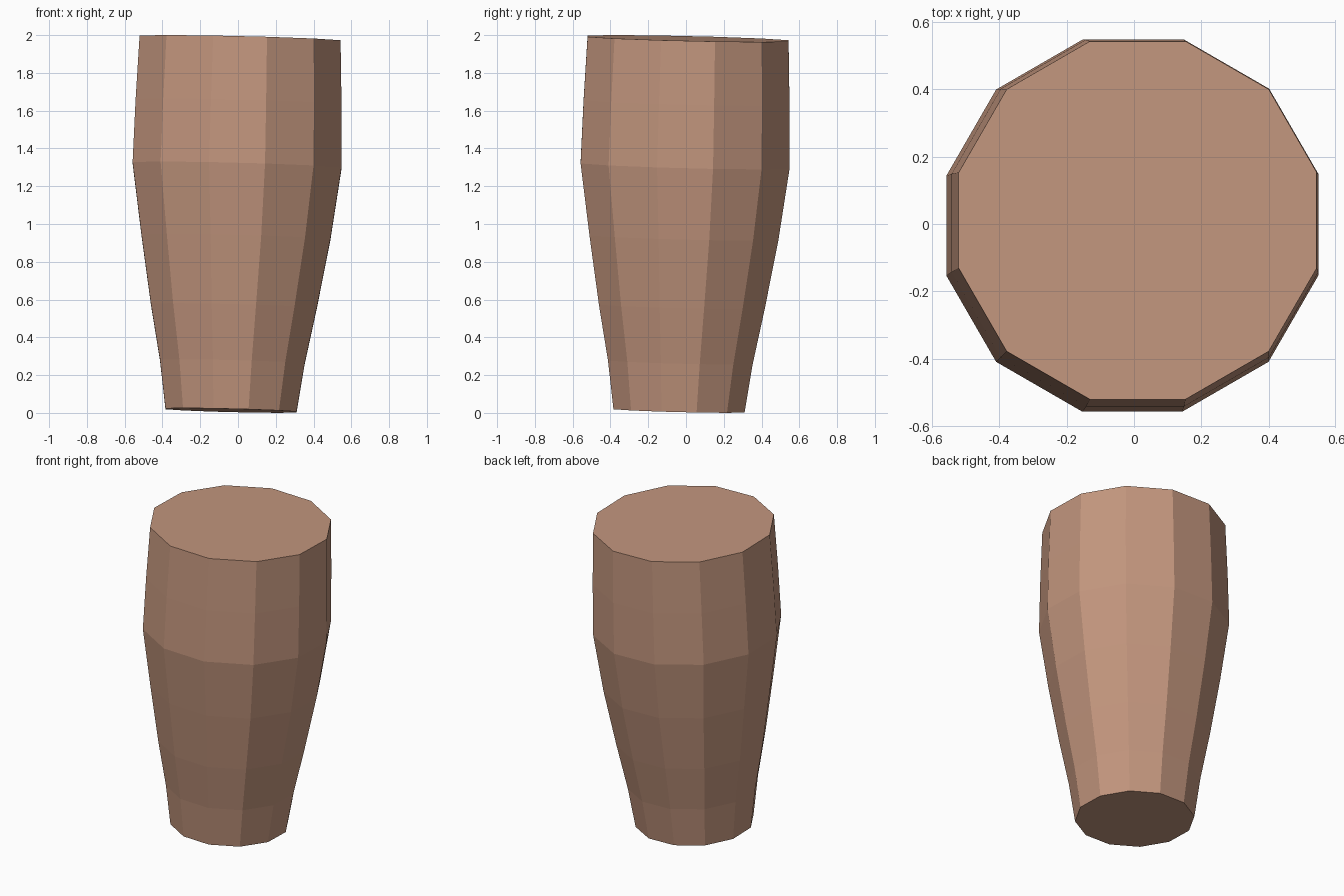
import bpy, bmesh, math

if "Cube" in bpy.data.objects:
    bpy.data.objects.remove(bpy.data.objects["Cube"])

SIDES = 12
# ring: centre offset (same in x and y), centre height, half width across flats, tilt
RINGS = [
    (-0.037, 0.013, 0.347, 0.025),
    (-0.030, 0.270, 0.383, 0.025),
    (-0.022, 0.565, 0.439, 0.025),
    (-0.011, 0.930, 0.500, 0.025),
    (-0.005, 1.310, 0.553, 0.026),
    (0.003, 1.645, 0.545, 0.025),
    (0.011, 1.982, 0.532, 0.0235),
]

# tapered twelve-sided body, slightly leaning
bm = bmesh.new()
loops = []
for c, z, half, tilt in RINGS:
    r = half / math.cos(math.pi / SIDES)
    loop = []
    for i in range(SIDES):
        a = math.tau * (i + 0.5) / SIDES
        dx, dy = r * math.cos(a), r * math.sin(a)
        loop.append(bm.verts.new((c + dx, c + dy, z - tilt * (dx + dy))))
    loops.append(loop)

# side bands
for low, high in zip(loops, loops[1:]):
    for i in range(SIDES):
        j = (i + 1) % SIDES
        bm.faces.new((low[i], low[j], high[j], high[i]))

# flat end caps
bm.faces.new(loops[0][::-1])
bm.faces.new(loops[-1])

mesh = bpy.data.meshes.new("tapered_body")
bm.to_mesh(mesh)
bm.free()
body = bpy.data.objects.new("tapered_body", mesh)
bpy.context.collection.objects.link(body)

# single warm tan colour
tan = bpy.data.materials.new("warm_tan")
tan.diffuse_color = (0.545, 0.305, 0.208, 1)
tan.use_nodes = True
tan.node_tree.nodes["Principled BSDF"].inputs["Base Color"].default_value = tan.diffuse_color
mesh.materials.append(tan)
